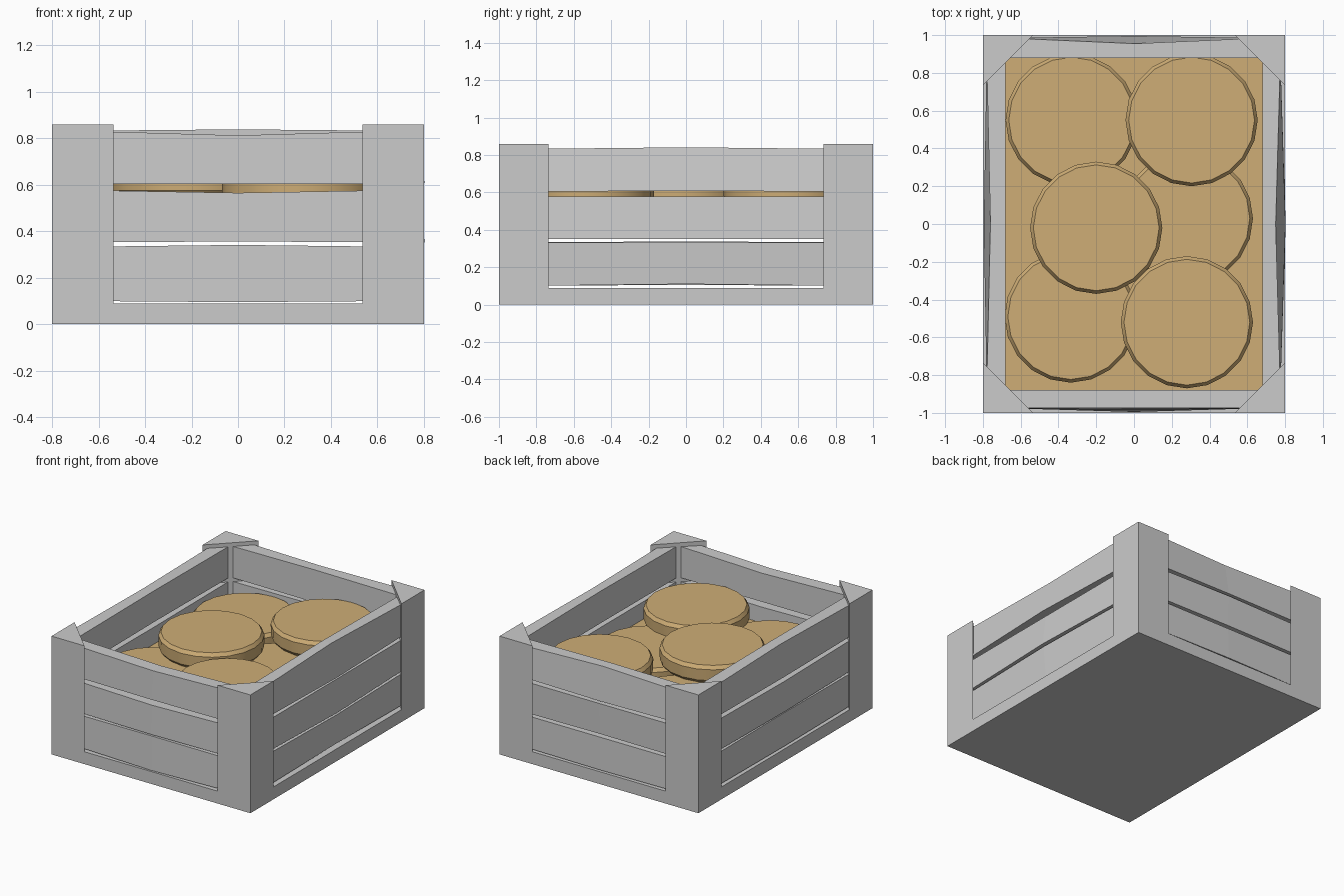
import bpy, bmesh, math
from mathutils import Matrix

if "Cube" in bpy.data.objects:
    bpy.data.objects.remove(bpy.data.objects["Cube"])

tan = bpy.data.materials.new("tan")
tan.diffuse_color = (0.62, 0.42, 0.18, 1)
tan.use_nodes = True
tan.node_tree.nodes["Principled BSDF"].inputs["Base Color"].default_value = tan.diffuse_color


def finish(name, bm, mat=None):
    bmesh.ops.recalc_face_normals(bm, faces=bm.faces)
    me = bpy.data.meshes.new(name)
    bm.to_mesh(me)
    bm.free()
    ob = bpy.data.objects.new(name, me)
    bpy.context.collection.objects.link(ob)
    if mat:
        me.materials.append(mat)
    return ob


def loft(name, rings, mat=None, xf=None):
    """Skin a list of equal-sized rings and cap both ends."""
    bm = bmesh.new()
    vs = [[bm.verts.new(p) for p in r] for r in rings]
    n = len(rings[0])
    for a, b in zip(vs, vs[1:]):
        for i in range(n):
            j = (i + 1) % n
            bm.faces.new((a[i], a[j], b[j], b[i]))
    bm.faces.new(vs[0])
    bm.faces.new(vs[-1])
    if xf:
        bm.transform(xf)
    return finish(name, bm, mat)


# Solid floor
rect = [(-0.8, -1), (0.8, -1), (0.8, 1), (-0.8, 1)]
loft("crate_floor", [[(x, y, z) for x, y in rect] for z in (0, 0.09)])

# Triangular corner posts
for sx in (-1, 1):
    for sy in (-1, 1):
        tri = [(0.8 * sx, sy), (0.535 * sx, sy), (0.8 * sx, 0.735 * sy)]
        loft("corner_post", [[(x, y, z) for x, y in tri] for z in (0, 0.86)])


# Warped slats: the middle section is bent in/out and up/down
def slat(name, half, outer, inner, z0, z1, warp, xf):
    top_out, bot_out, top_dz, bot_dz = warp
    rings = []
    for s, k in ((-half, 0), (0, 1), (half, 0)):
        t, b = z1 + k * top_dz, z0 + k * bot_dz
        rings.append([(s, -outer - k * bot_out, b), (s, -outer - k * top_out, t),
                      (s, -inner, t), (s, -inner, b)])
    loft(name, rings, xf=xf)


levels = [(0.10, 0.333), (0.352, 0.577), (0.604, 0.832)]
# side: turn, half length, outer, inner, warp (top_out, bottom_out, top_dz, bottom_dz) per level
sides = {
    "front": (0, 0.68, 0.975, 0.88, [(0.01, 0.02, 0.008, -0.005), (0.01, 0.02, -0.012, 0.004), (0.0, 0.01, -0.02, 0.0)]),
    "right": (90, 0.88, 0.775, 0.68, [(0.02, 0.0, 0.0, 0.01), (0.0, 0.028, 0.0, 0.0), (-0.025, 0.027, 0.009, 0.004)]),
    "back": (180, 0.68, 0.985, 0.88, [(0.0, 0.01, 0.0, 0.0), (0.01, 0.0, 0.005, 0.005), (-0.03, 0.01, 0.006, -0.004)]),
    "left": (270, 0.88, 0.78, 0.68, [(0.0, 0.015, 0.005, 0.006), (0.01, 0.01, -0.004, 0.0), (-0.02, 0.015, 0.005, 0.006)]),
}
for side, (turn, half, outer, inner, warps) in sides.items():
    xf = Matrix.Rotation(math.radians(turn), 4, 'Z')
    for i, ((z0, z1), w) in enumerate(zip(levels, warps)):
        slat(f"{side}_slat_{i + 1}", half, outer, inner, z0, z1, w, xf)

# Tan sheet under the round loaves
bm = bmesh.new()
bm.faces.new([bm.verts.new((x, y, 0.45)) for x, y in
              [(-0.69, -0.89), (0.69, -0.89), (0.69, 0.89), (-0.69, 0.89)]])
finish("filling_sheet", bm, tan)

# Round loaves: x, y, top height
N, H = 20, 0.13
profile = [(0.328, -H), (0.348, -H + 0.025), (0.35, -0.025), (0.333, 0)]
for x, y, top in [(-0.33, 0.55, 0.553), (0.305, 0.55, 0.68), (-0.2, -0.02, 0.68),
                  (0.28, -0.52, 0.65), (-0.335, -0.49, 0.555), (0.28, 0.03, 0.55)]:
    rings = [[(x + r * math.cos(2 * math.pi * i / N), y + r * math.sin(2 * math.pi * i / N), top + dz)
              for i in range(N)] for r, dz in profile]
    ob = loft("round_loaf", rings, tan)
    bpy.ops.object.select_all(action='DESELECT')
    ob.select_set(True)
    bpy.context.view_layer.objects.active = ob
    bpy.ops.object.shade_smooth_by_angle(angle=math.radians(35))
